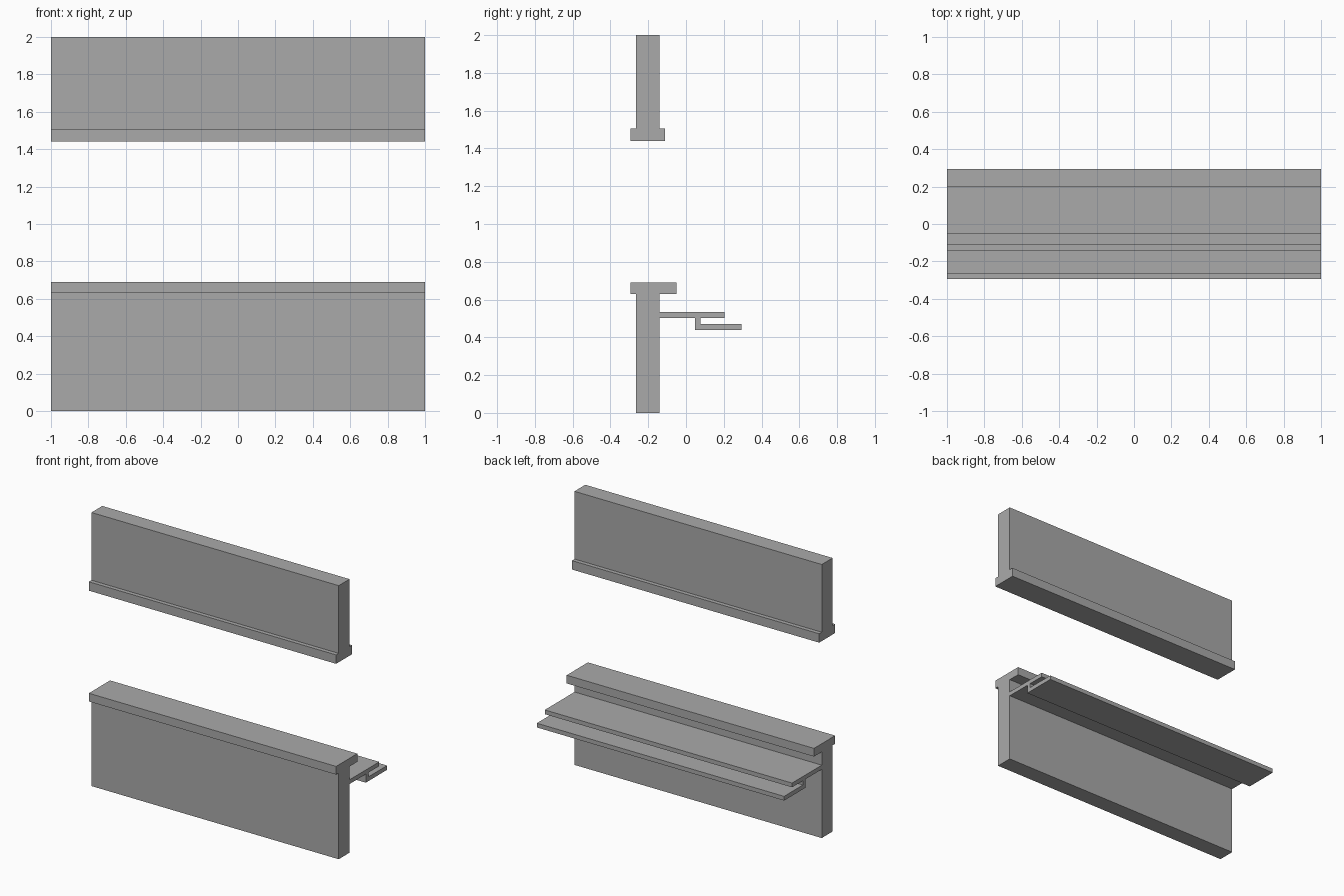
import bpy
import bmesh

cube = bpy.data.objects.get("Cube")
if cube:
    bpy.data.objects.remove(cube, do_unlink=True)

grey = bpy.data.materials.new("plain_grey")
grey.use_nodes = True
colour = (0.4, 0.4, 0.4, 1)
grey.diffuse_color = colour
grey.node_tree.nodes["Principled BSDF"].inputs["Base Color"].default_value = colour

HALF_LENGTH = 1.0
WALL_FRONT, WALL_BACK = -0.265, -0.14
LIP_FRONT = -0.295


def extrude_profile(name, profile):
    """Sweep a closed (y, z) profile along the full length in x."""
    bm = bmesh.new()
    face = bm.faces.new([bm.verts.new((-HALF_LENGTH, y, z)) for y, z in profile])
    swept = bmesh.ops.extrude_face_region(bm, geom=[face])
    verts = [v for v in swept["geom"] if isinstance(v, bmesh.types.BMVert)]
    bmesh.ops.translate(bm, verts=verts, vec=(2 * HALF_LENGTH, 0, 0))
    bmesh.ops.recalc_face_normals(bm, faces=bm.faces)
    mesh = bpy.data.meshes.new(name)
    bm.to_mesh(mesh)
    bm.free()
    mesh.materials.append(grey)
    obj = bpy.data.objects.new(name, mesh)
    bpy.context.collection.objects.link(obj)
    return obj


def flanged_wall(name, wall_end, lip_inner, lip_outer, lip_back):
    """Wall with a wider lip along one horizontal edge."""
    extrude_profile(name, [
        (WALL_FRONT, wall_end), (WALL_FRONT, lip_inner),
        (LIP_FRONT, lip_inner), (LIP_FRONT, lip_outer),
        (lip_back, lip_outer), (lip_back, lip_inner),
        (WALL_BACK, lip_inner), (WALL_BACK, wall_end)])


# Lower wall with its sill, and upper wall with its bottom trim
flanged_wall("lower_wall_with_sill", 0.0, 0.63, 0.69, -0.05)
flanged_wall("upper_wall_with_trim", 2.0, 1.505, 1.44, -0.11)

# Shelf behind the lower wall, with a hooked rail hanging beneath it
extrude_profile("shelf_with_hooked_rail", [
    (WALL_BACK, 0.533), (0.203, 0.533), (0.203, 0.502), (0.078, 0.502),
    (0.078, 0.471), (0.295, 0.471), (0.295, 0.44), (0.048, 0.44),
    (0.048, 0.502), (WALL_BACK, 0.502)])
